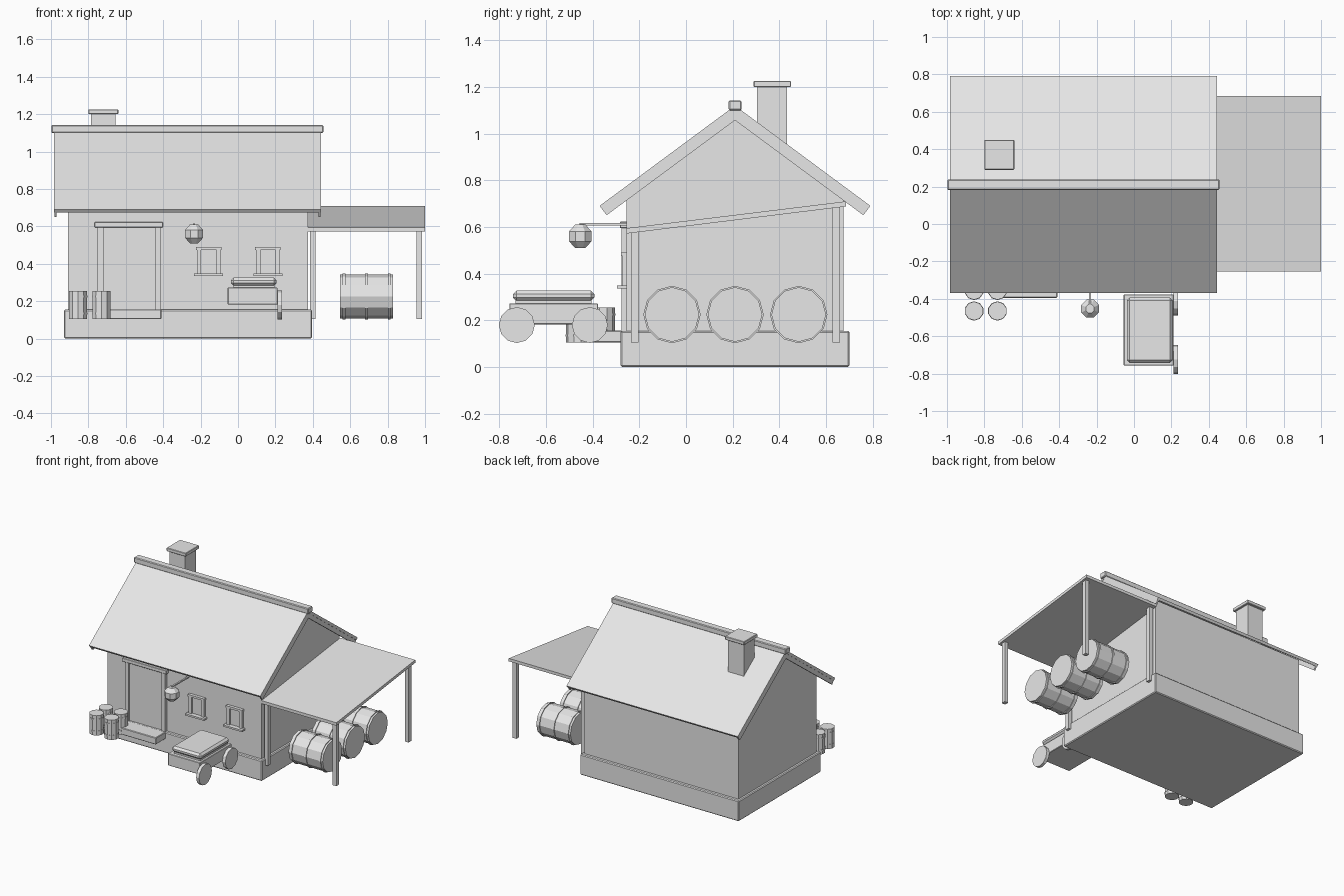
import bpy, bmesh, math
from mathutils import Matrix, Vector

cube = bpy.data.objects.get("Cube")
if cube:
    bpy.data.objects.remove(cube, do_unlink=True)

GREY = (0.8, 0.8, 0.8, 1)
mat = bpy.data.materials.new("plain_grey")
mat.use_nodes = True
mat.diffuse_color = GREY
mat.node_tree.nodes["Principled BSDF"].inputs["Base Color"].default_value = GREY


def finish(name, bm, bevel=0):
    bmesh.ops.recalc_face_normals(bm, faces=bm.faces)
    mesh = bpy.data.meshes.new(name)
    bm.to_mesh(mesh)
    bm.free()
    mesh.materials.append(mat)
    ob = bpy.data.objects.new(name, mesh)
    bpy.context.collection.objects.link(ob)
    if bevel:
        mod = ob.modifiers.new("soft_edges", "BEVEL")
        mod.width = bevel
        mod.segments = 1
    return ob


def box(name, x, y, z, bevel=0):
    """Box from its extents along each axis."""
    bm = bmesh.new()
    bmesh.ops.create_cube(bm, size=1)
    for v in bm.verts:
        v.co = [a + (c + 0.5) * (b - a) for c, (a, b) in zip(v.co, (x, y, z))]
    return finish(name, bm, bevel)


def prism(name, x, profile):
    """Profile in (y, z) extruded along x."""
    bm = bmesh.new()
    face = bm.faces.new([bm.verts.new((x[0], y, z)) for y, z in profile])
    ext = bmesh.ops.extrude_face_region(bm, geom=[face])["geom"]
    verts = [g for g in ext if isinstance(g, bmesh.types.BMVert)]
    bmesh.ops.translate(bm, verts=verts, vec=(x[1] - x[0], 0, 0))
    return finish(name, bm)


def lathe(name, profile, sides, loc, along_x=False):
    """Faceted turned solid from (radius, height) pairs."""
    bm = bmesh.new()
    rings = []
    for r, h in profile:
        ring = []
        for i in range(sides):
            a = math.tau * (i + 0.5 * (not along_x)) / sides
            ring.append(bm.verts.new((r * math.cos(a), r * math.sin(a), h)))
        rings.append(ring)
    for lo, hi in zip(rings, rings[1:]):
        for i in range(sides):
            j = (i + 1) % sides
            bm.faces.new((lo[i], lo[j], hi[j], hi[i]))
    bm.faces.new(rings[0])
    bm.faces.new(rings[-1])
    if along_x:
        bm.transform(Matrix.Rotation(math.pi / 2, 4, "Y"))
    bm.transform(Matrix.Translation(Vector(loc)))
    return finish(name, bm)


def barrel(name, r, length, hoops, hoop_r, hoop_w, sides, loc, along_x=False):
    """Straight barrel whose hoops are raised bands in the profile."""
    pts = [(r, 0)]
    for h in hoops:
        pts += [(r, h - hoop_w), (hoop_r, h - hoop_w), (hoop_r, h + hoop_w), (r, h + hoop_w)]
    lathe(name, pts + [(r, length)], sides, loc, along_x)


# House body
RIDGE_Y, RIDGE_Z, SLOPE = 0.21, 1.12, 0.74
box("foundation", (-0.93, 0.395), (-0.28, 0.70), (0, 0.155), 0.006)
box("walls", (-0.91, 0.375), (-0.255, 0.675), (0.15, 0.745))
prism("gable", (-0.91, 0.375),
      [(-0.255, 0.745), (0.675, 0.745), (RIDGE_Y, 1.09)])

# Roof slopes with deeper boards along both gable ends
for side, label in ((-1, "front"), (1, "back")):
    def slab(top, bottom, reach=0.58):
        out = reach - 0.6 * bottom
        return [(RIDGE_Y, RIDGE_Z - top * 1.25),
                (RIDGE_Y + side * (reach - 0.6 * top), RIDGE_Z - reach * SLOPE - 0.8 * top),
                (RIDGE_Y + side * out, RIDGE_Z - reach * SLOPE - 0.8 * bottom),
                (RIDGE_Y, RIDGE_Z - bottom * 1.25)]
    prism(label + "_roof", (-0.985, 0.445), slab(0, 0.02))
    for x in (-0.982, 0.43):
        prism(label + "_gable_board", (x, x + 0.012), slab(0.012, 0.05))
box("ridge_cap", (-0.998, 0.457), (0.183, 0.238), (1.10, 1.142), 0.005)

# Chimney
box("chimney", (-0.785, -0.655), (0.305, 0.432), (0.85, 1.202))
box("chimney_cap", (-0.80, -0.64), (0.29, 0.45), (1.20, 1.226), 0.003)

# Lean-to shelter
prism("shelter_roof", (0.375, 1.0),
      [(-0.255, 0.572), (0.685, 0.688), (0.685, 0.71), (-0.255, 0.595)])
for x in (0.385, 0.955):
    box("shelter_front_post", (x, x + 0.03), (-0.235, -0.203), (0.105, 0.58))
    box("shelter_back_post", (x, x + 0.03), (0.627, 0.659), (0.105, 0.69))

# Barrels lying under the shelter
for y in (-0.06, 0.21, 0.483):
    barrel("large_barrel", 0.117, 0.285, (0.022, 0.142, 0.263), 0.123, 0.007, 12,
           (0.545, y, 0.225), True)

# Barrels standing beside the door
for x in (-0.855, -0.73):
    for y in (-0.465, -0.355):
        barrel("small_barrel", 0.05, 0.15, (0.03, 0.12), 0.052, 0.005, 10, (x, y, 0.105))

# Door and step
box("door_panel", (-0.72, -0.445), (-0.263, -0.25), (0.155, 0.60))
for x in (-0.75, -0.445):
    box("door_jamb", (x, x + 0.03), (-0.276, -0.25), (0.155, 0.597))
box("door_lintel", (-0.768, -0.40), (-0.283, -0.25), (0.595, 0.623), 0.003)
box("door_step", (-0.755, -0.41), (-0.395, -0.275), (0.105, 0.157), 0.004)

# Windows
for cx in (-0.157, 0.16):
    box("window_pane", (cx - 0.04, cx + 0.04), (-0.26, -0.25), (0.345, 0.48))
    for s in (-0.052, 0.052):
        box("window_jamb", (cx + s - 0.011, cx + s + 0.011), (-0.273, -0.25), (0.345, 0.478))
    box("window_header", (cx - 0.068, cx + 0.068), (-0.278, -0.25), (0.475, 0.491))
    box("window_sill", (cx - 0.078, cx + 0.078), (-0.295, -0.25), (0.336, 0.349))

# Hanging lantern
box("lantern_arm", (-0.241, -0.229), (-0.456, -0.25), (0.607, 0.617))
lathe("lantern", [(0.024, -0.05), (0.052, -0.021), (0.052, 0.021), (0.024, 0.05)], 8,
      (-0.235, -0.453, 0.56))

# Cart with a covered load
box("cart_body", (-0.055, 0.212), (-0.757, -0.377), (0.183, 0.273), 0.003)
box("cart_load_base", (-0.025, 0.195), (-0.73, -0.405), (0.27, 0.285))
box("cart_load", (-0.038, 0.207), (-0.742, -0.393), (0.283, 0.327), 0.015)
for y in (-0.725, -0.412):
    lathe("cart_wheel", [(0.077, 0), (0.077, 0.024)], 12, (0.212, y, 0.18), True)
